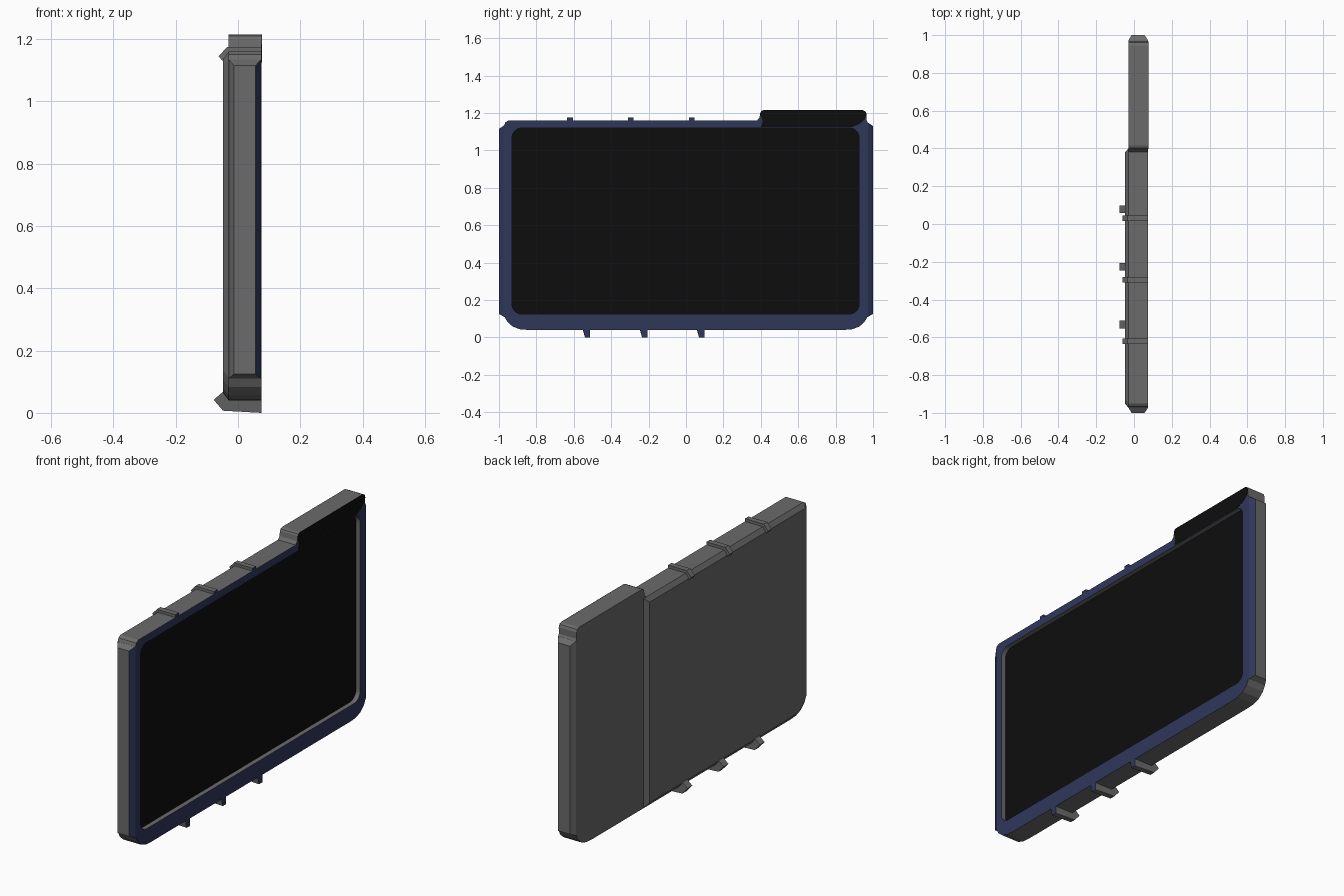
import bpy, bmesh, math

if "Cube" in bpy.data.objects:
    bpy.data.objects.remove(bpy.data.objects["Cube"])

def mat(name, rgb):
    m = bpy.data.materials.new(name)
    m.diffuse_color = (*rgb, 1)
    m.use_nodes = True
    m.node_tree.nodes["Principled BSDF"].inputs["Base Color"].default_value = m.diffuse_color
    return m

GREY = mat("casing grey", (0.145, 0.145, 0.145))
NAVY = mat("front navy", (0.028, 0.038, 0.102))
BLACK = mat("screen black", (0.004, 0.004, 0.004))

FRONT, BACK, FLOOR = 0.075, -0.03, 0.05


def finish(name, bm, mats=(GREY, NAVY, BLACK), rule=None):
    """Fix normals, paint faces by rule and link the object."""
    bmesh.ops.recalc_face_normals(bm, faces=bm.faces[:])
    bm.normal_update()
    for f in bm.faces:
        if rule:
            f.material_index = rule(f)
    me = bpy.data.meshes.new(name)
    bm.to_mesh(me)
    bm.free()
    for m in mats:
        me.materials.append(m)
    ob = bpy.data.objects.new(name, me)
    bpy.context.collection.objects.link(ob)
    return ob


def front_navy(f):
    return 1 if f.normal.x > 0.5 else 0


def bridge(bm, a, b):
    n = len(a)
    for i in range(n):
        j = (i + 1) % n
        bm.faces.new((a[i], a[j], b[j], b[i]))


def loft(name, loop_a, loop_b, mats=(GREY, NAVY, BLACK), rule=front_navy):
    """Solid between two matching closed loops of 3D points."""
    bm = bmesh.new()
    a = [bm.verts.new(p) for p in loop_a]
    b = [bm.verts.new(p) for p in loop_b]
    bm.faces.new(a)
    bm.faces.new(b)
    bridge(bm, a, b)
    return finish(name, bm, mats, rule)


def at_x(pts, x):
    return [(x, y, z) for y, z in pts]


def rounded_rect(y0, y1, z0, z1, r, n=5):
    pts = []
    for cy, cz, a0 in ((y1 - r, z1 - r, 0), (y0 + r, z1 - r, 90),
                       (y0 + r, z0 + r, 180), (y1 - r, z0 + r, 270)):
        for i in range(n + 1):
            a = math.radians(a0 + 90 * i / n)
            pts.append((cy + r * math.cos(a), cz + r * math.sin(a)))
    return pts


# Casing outline (y, z): rounded lower corners, raised tab at upper right
corner = [(0.84, 0.04), (0.885, 0.043), (0.925, 0.057), (0.955, 0.083), (0.972, 0.115)]
left_corner = [(-y, z) for y, z in reversed(corner)]
top_left = [(-0.95, 1.16), (-0.966, 1.15), (-0.972, 1.135)]
tab_right = [(0.972, 1.15), (0.966, 1.16), (0.966, 1.195), (0.96, 1.208), (0.945, 1.215)]
tab_left = [(0.415, 1.215), (0.402, 1.21), (0.397, 1.2), (0.393, 1.175), (0.38, 1.16)]
outline = corner + tab_right + tab_left + top_left + left_corner

# Casing with recessed screen
bm = bmesh.new()
hole = rounded_rect(-0.93, 0.925, 0.125, 1.12, 0.05)
back = [bm.verts.new(p) for p in at_x(outline, BACK)]
front = [bm.verts.new(p) for p in at_x(outline, FRONT)]
rim = [bm.verts.new(p) for p in at_x(hole, FRONT)]
floor = [bm.verts.new(p) for p in at_x(hole, FLOOR)]
bm.faces.new(back)
bm.faces.new(floor)
bridge(bm, back, front)
bridge(bm, rim, floor)
edges = [bm.edges.get((l[i - 1], l[i])) for l in (front, rim) for i in range(len(l))]
bmesh.ops.triangle_fill(bm, edges=edges, use_beauty=True)
finish("casing", bm, rule=lambda f: 0 if f.normal.x < 0.5
       else (1 if f.calc_center_median().x > 0.07 else 2))

# Raised back cover with bevelled border
cover = [(0.4, 0.04), (0.4, 1.16)] + top_left + left_corner
cy, cz = -0.286, 0.6
ky, kz = 1 - 0.022 / 0.686, 1 - 0.024 / 0.56
inner = [(cy + (y - cy) * ky, cz + (z - cz) * kz) for y, z in cover]
loft("back_cover", at_x(cover, BACK), at_x(inner, -0.048))

# Bevelled side grips
for name, s in (("left_grip", -1), ("right_grip", 1)):
    top = 1.135 if s < 0 else 1.15
    base = [(BACK, 0.11), (FRONT, 0.11), (FRONT, top), (BACK, top)]
    tip = [(-0.013, 0.125), (0.056, 0.125), (0.056, top - 0.02), (-0.013, top - 0.02)]
    loft(name, [(x, s * 0.971, z) for x, z in base], [(x, s, z) for x, z in tip])

# Black face plate of the tab
plate = [(0.4, 1.125), (0.89, 1.125), (0.93, 1.143), (0.955, 1.165), (0.966, 1.19),
         (0.96, 1.208), (0.945, 1.215), (0.415, 1.215), (0.402, 1.21), (0.397, 1.19),
         (0.408, 1.165), (0.408, 1.15)]
loft("tab_face", at_x(plate, FRONT - 0.002), at_x(plate, FRONT + 0.0015),
     (BLACK,), lambda f: 0)

# Clips hooking over the top and bottom edges
top_clip = [(-0.062, 1.145), (-0.035, 1.175), (FRONT, 1.175), (FRONT, 1.15),
            (-0.03, 1.15), (-0.05, 1.13)]
bottom_clip = [(-0.078, 0.042), (-0.048, 0.007), (FRONT, 0.0), (FRONT, 0.05),
               (-0.03, 0.06), (-0.048, 0.068)]
for i in range(3):
    y = -0.635 + 0.325 * i
    loft(f"top_clip_{i + 1}", [(x, y, z) for x, z in top_clip],
         [(x, y + 0.03, z) for x, z in top_clip])
    y = -0.552 + 0.305 * i
    loft(f"bottom_clip_{i + 1}",
         [(x, y + 0.3 * max(0, 0.04 - z), z) for x, z in bottom_clip],
         [(x, y + 0.04, z) for x, z in bottom_clip])
